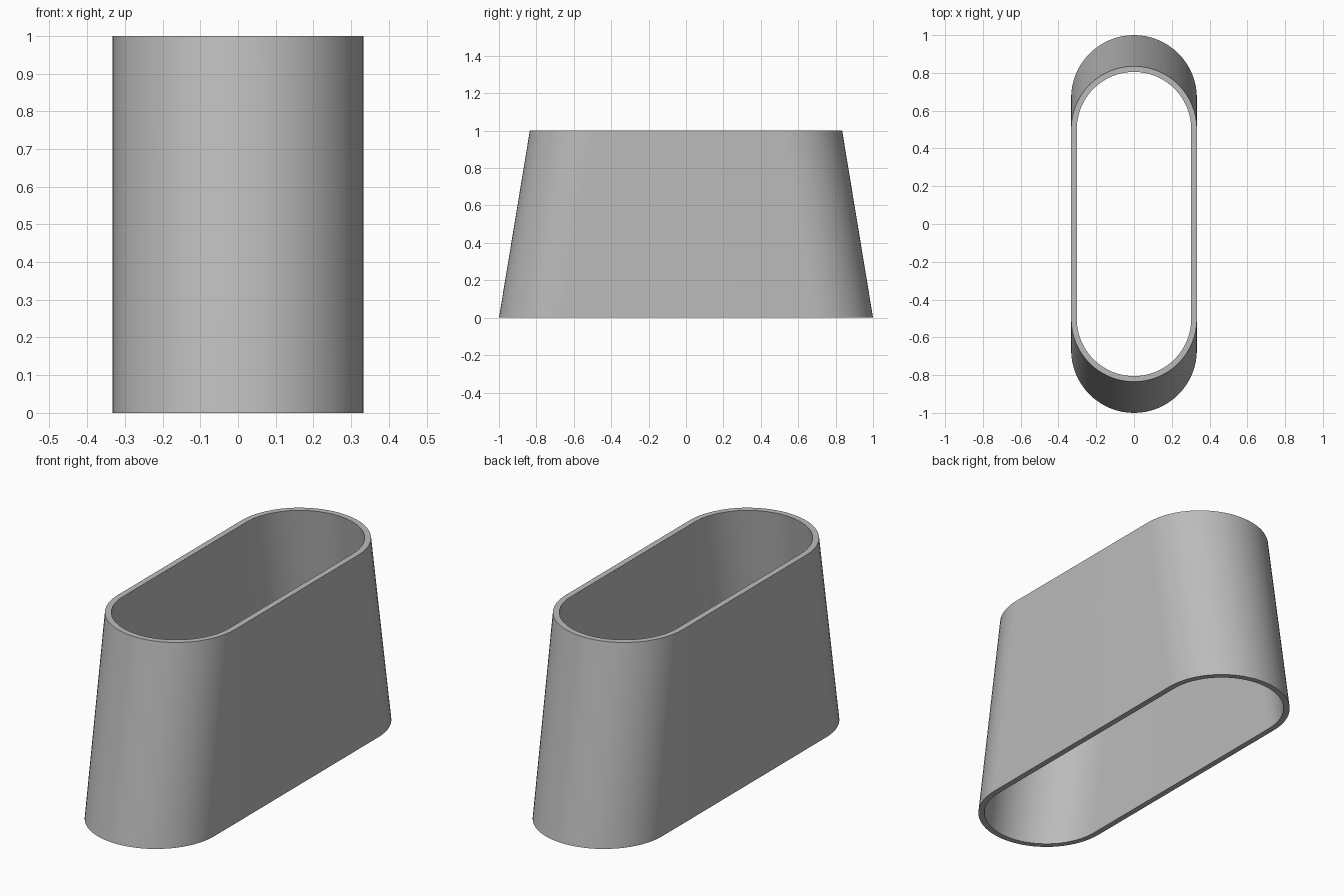
import bpy, bmesh, math

cube = bpy.data.objects.get("Cube")
if cube:
    bpy.data.objects.remove(cube, do_unlink=True)

HEIGHT = 1.0
RADIUS = 0.333
WALL = 0.03
BOTTOM_REACH = 1.0 - RADIUS      # end arc centres at the base
TOP_REACH = 0.835 - RADIUS       # end arc centres at the rim
STEPS = 32

grey = bpy.data.materials.new("plain grey")
grey.use_nodes = True
colour = (0.5, 0.5, 0.5, 1.0)
grey.diffuse_color = colour
grey.node_tree.nodes["Principled BSDF"].inputs["Base Color"].default_value = colour


def stadium_ring(bm, radius, reach, z):
    """Closed loop of two half circles joined by straight sides."""
    ring = []
    for side in (1, -1):
        for i in range(STEPS + 1):
            a = math.pi * i / STEPS
            ring.append(bm.verts.new((side * radius * math.cos(a),
                                      side * (reach + radius * math.sin(a)), z)))
    return ring


def bridge(bm, a, b, smooth):
    for i in range(len(a)):
        j = (i + 1) % len(a)
        bm.faces.new((a[i], a[j], b[j], b[i])).smooth = smooth


# Open tapered sleeve: outer wall, top rim, inner wall, bottom rim
bm = bmesh.new()
rings = [stadium_ring(bm, RADIUS, BOTTOM_REACH, 0),
         stadium_ring(bm, RADIUS, TOP_REACH, HEIGHT),
         stadium_ring(bm, RADIUS - WALL, TOP_REACH, HEIGHT),
         stadium_ring(bm, RADIUS - WALL, BOTTOM_REACH, 0)]
for k in range(4):
    bridge(bm, rings[k], rings[(k + 1) % 4], k % 2 == 0)
bmesh.ops.recalc_face_normals(bm, faces=bm.faces)

# Keep the rim edges crisp
for e in bm.edges:
    if len(e.link_faces) == 2 and e.calc_face_angle() > math.radians(30):
        e.smooth = False

mesh = bpy.data.meshes.new("tapered_sleeve")
bm.to_mesh(mesh)
bm.free()
mesh.materials.append(grey)
sleeve = bpy.data.objects.new("tapered_sleeve", mesh)
bpy.context.collection.objects.link(sleeve)
